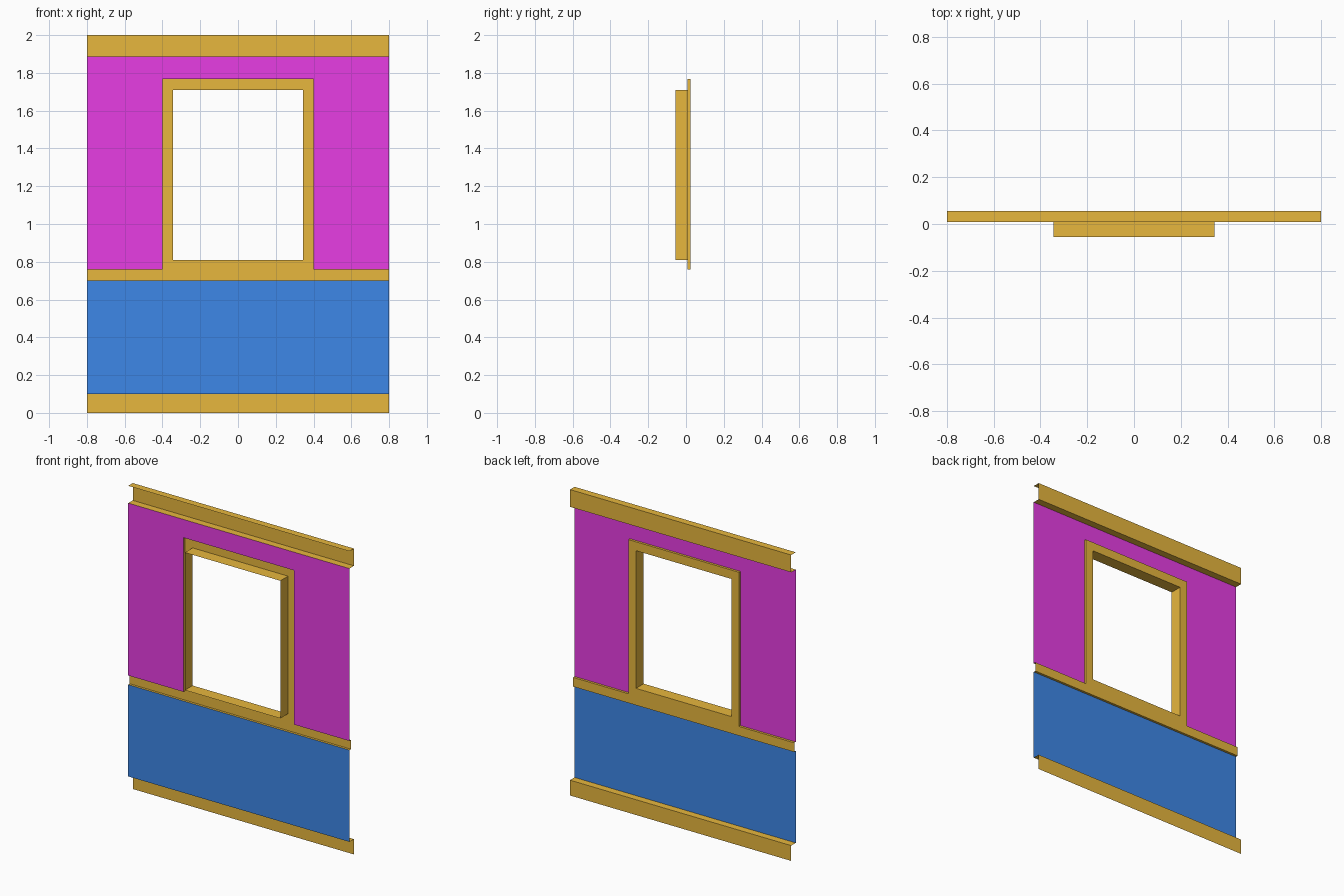
import bpy

if "Cube" in bpy.data.objects:
    bpy.data.objects.remove(bpy.data.objects["Cube"])

# Depths (y): front lip of the window, wall sheet, raised trim, raised rails
LIP, WALL, TRIM, RAIL = -0.0555, 0.0085, 0.0240, 0.0555
HALF = 0.8


def material(name, rgb):
    m = bpy.data.materials.new(name)
    m.diffuse_color = (*rgb, 1.0)
    m.use_nodes = True
    m.node_tree.nodes["Principled BSDF"].inputs["Base Color"].default_value = m.diffuse_color
    return m


ORANGE = material("orange_trim", (0.8, 0.472, 0.048))
MAGENTA = material("magenta_panel", (0.8, 0.048, 0.77))
BLUE = material("blue_panel", (0.048, 0.245, 0.8))


def skin(name, rows, mat, closed=False, skip=()):
    """Sheet of quads between successive rows of points."""
    n = len(rows[0])
    verts = [p for row in rows for p in row]
    faces = []
    for r in range(len(rows) - 1):
        for c in range(n if closed else n - 1):
            if (r, c) not in skip:
                d = (c + 1) % n
                faces.append((r * n + c, r * n + d, (r + 1) * n + d, (r + 1) * n + c))
    mesh = bpy.data.meshes.new(name)
    mesh.from_pydata(verts, [], faces)
    mesh.materials.append(mat)
    obj = bpy.data.objects.new(name, mesh)
    bpy.context.collection.objects.link(obj)
    return obj


def sweep(name, profile, mat, x0=-HALF, x1=HALF):
    """Open (y, z) profile run straight along x."""
    return skin(name, [[(x, y, z) for y, z in profile] for x in (x0, x1)], mat)


def arch(half, bottom, top, y):
    """Rectangle corners: up the left, across, down the right."""
    return [(-half, y, bottom), (-half, y, top), (half, y, top), (half, y, bottom)]


# Wall panels
sweep("lower_wall", [(WALL, 0.1), (WALL, 0.7)], BLUE)
skin("upper_wall", [arch(HALF, 0.76, 1.887, WALL), arch(0.4, 0.76, 1.768, WALL)], MAGENTA)

# Horizontal rails, open at their ends
sweep("bottom_rail", [(RAIL, 0), (RAIL, 0.1), (WALL, 0.1)], ORANGE)
sweep("middle_rail", [(WALL, 0.7), (TRIM, 0.7), (TRIM, 0.76)], ORANGE)
sweep("top_rail", [(WALL, 1.887), (RAIL, 1.887), (RAIL, 2), (WALL, 2)], ORANGE)

# Ledges of the middle rail on both sides of the window
for side, x0, x1 in (("left", -HALF, -0.4), ("right", 0.4, HALF)):
    sweep(f"middle_ledge_{side}", [(TRIM, 0.76), (WALL, 0.76)], ORANGE, x0, x1)

# Window frame: raised trim, then the reveal running through to the front
skin("window_frame",
     [arch(0.4, 0.76, 1.768, WALL), arch(0.4, 0.76, 1.768, TRIM),
      arch(0.345, 0.81, 1.71, TRIM), arch(0.345, 0.81, 1.71, LIP)],
     ORANGE, closed=True, skip={(0, 3)})
